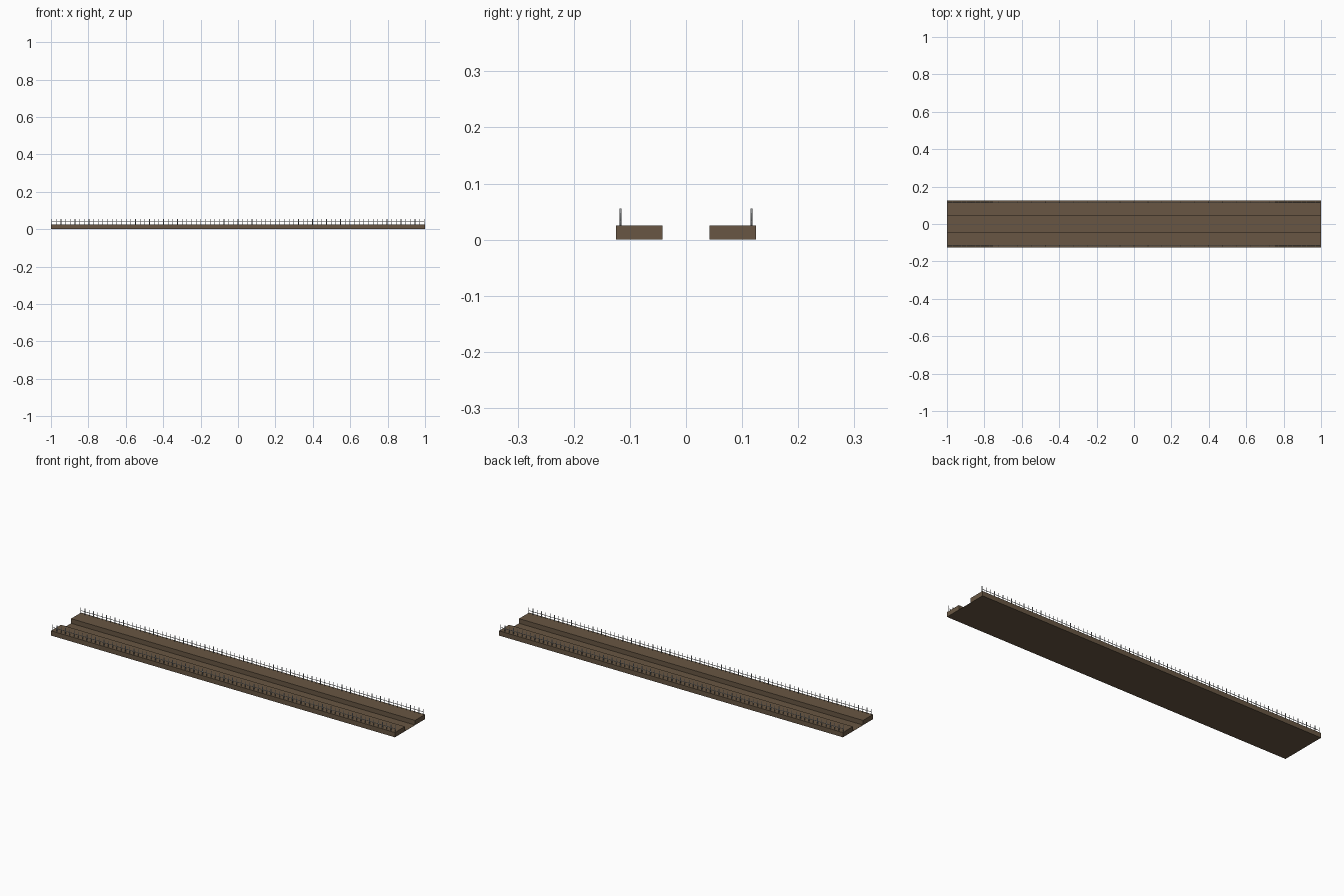
import bpy, bmesh, math
from mathutils import Matrix

if "Cube" in bpy.data.objects:
    bpy.data.objects.remove(bpy.data.objects["Cube"])

def material(name, rgb):
    m = bpy.data.materials.new(name)
    m.diffuse_color = (*rgb, 1)
    m.use_nodes = True
    m.node_tree.nodes["Principled BSDF"].inputs["Base Color"].default_value = m.diffuse_color
    return m

brown = material("weathered brown", (0.138, 0.094, 0.056))
grey = material("railing grey", (0.46, 0.48, 0.49))

def finish(name, bm, mat, smooth=False):
    bmesh.ops.recalc_face_normals(bm, faces=bm.faces)
    for f in bm.faces:
        f.smooth = smooth
    me = bpy.data.meshes.new(name)
    bm.to_mesh(me)
    bm.free()
    me.materials.append(mat)
    ob = bpy.data.objects.new(name, me)
    bpy.context.collection.objects.link(ob)
    return ob

def add_rod(bm, centre, radius, length, along_x=False):
    mat = Matrix.Translation(centre)
    if along_x:
        mat = mat @ Matrix.Rotation(math.pi / 2, 4, 'Y')
    bmesh.ops.create_cone(bm, segments=12, radius1=radius, radius2=radius,
                          depth=length, cap_ends=True, matrix=mat)

# Trough-shaped deck: two walkways joined by a paper-thin channel floor
W, C, H, T = 0.125, 0.042, 0.025, 0.0005
profile = [(-W, 0), (W, 0), (W, H), (C, H), (C, T), (-C, T), (-C, H), (-W, H)]
bm = bmesh.new()
face = bm.faces.new([bm.verts.new((-1, y, z)) for y, z in profile])
ext = bmesh.ops.extrude_face_region(bm, geom=[face])["geom"]
bmesh.ops.translate(bm, vec=(2, 0, 0),
                    verts=[g for g in ext if isinstance(g, bmesh.types.BMVert)])
finish("bridge_deck", bm, brown)

# Railings: evenly spaced round posts with a middle rail along each outer edge
POSTS, RY, R, TOP = 81, 0.1165, 0.0016, 0.056
for side, name in ((-1, "front_railing"), (1, "back_railing")):
    bm = bmesh.new()
    y = side * RY
    for i in range(POSTS):
        x = -0.996 + 1.992 * i / (POSTS - 1)
        add_rod(bm, (x, y, (H + TOP) / 2), R, TOP - H)
    add_rod(bm, (0, y, 0.0405), 0.0014, 1.994, along_x=True)
    finish(name, bm, grey, smooth=True)
